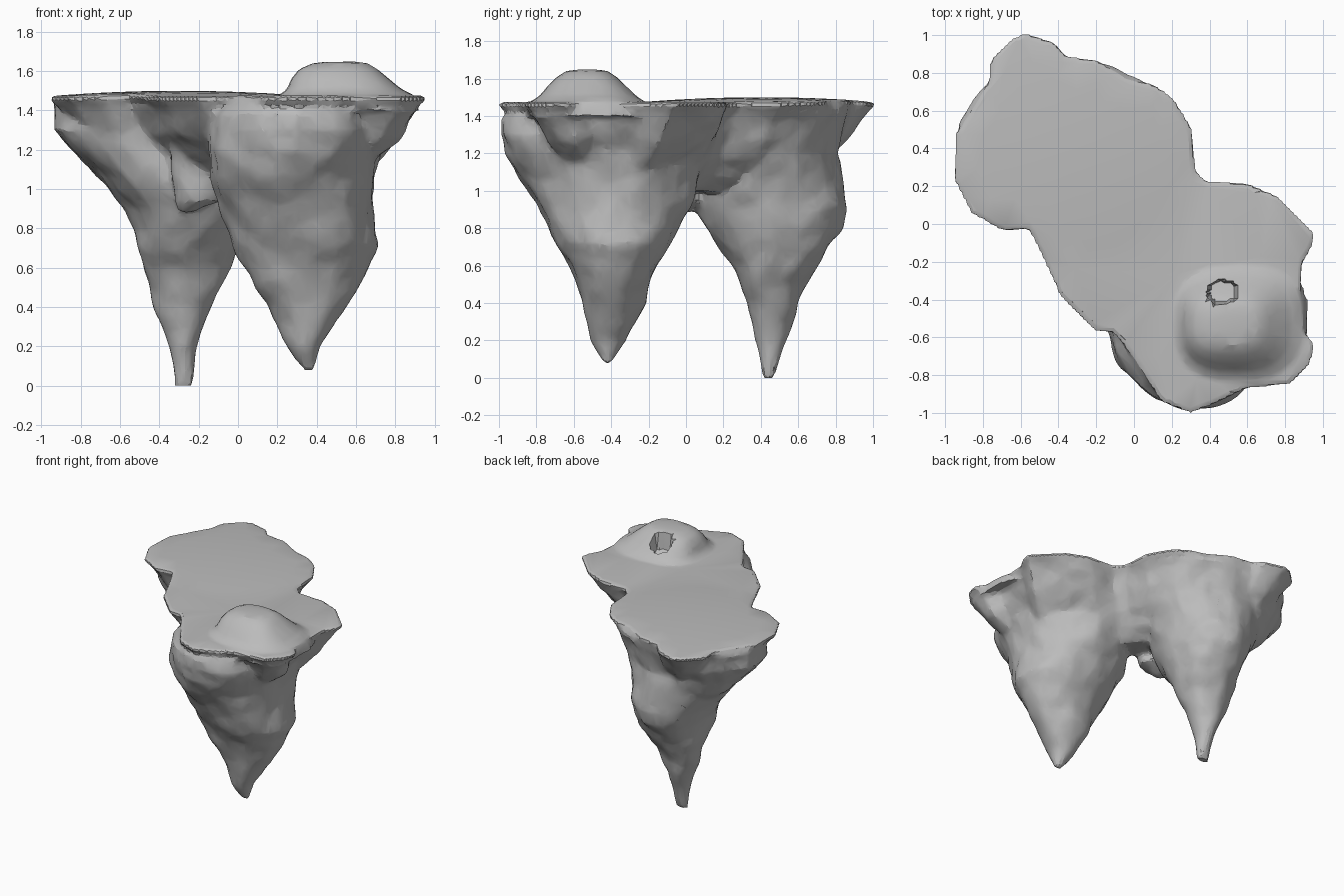
import bpy
import bmesh
from math import sin, cos, pi, copysign
from mathutils import Vector, noise

cube = bpy.data.objects.get("Cube")
if cube:
    bpy.data.objects.remove(cube)

stone = bpy.data.materials.new("grey stone")
stone.use_nodes = True
GREY = (0.5, 0.5, 0.5, 1)
stone.diffuse_color = GREY
stone.node_tree.nodes["Principled BSDF"].inputs["Base Color"].default_value = GREY


def loft(bm, rings):
    """Skin a stack of equal-length point rings and cap both ends."""
    loops = [[bm.verts.new(p) for p in ring] for ring in rings]
    for low, high in zip(loops, loops[1:]):
        for i in range(len(low)):
            j = (i + 1) % len(low)
            bm.faces.new((low[i], low[j], high[j], high[i]))
    bm.faces.new(loops[0][::-1])
    bm.faces.new(loops[-1])


def oval(z, x0, x1, y0, y1, power=1.0, count=28):
    """Rounded ring filling the given x and y ranges."""
    ring = []
    for i in range(count):
        a = 2 * pi * i / count
        c, s = (copysign(abs(f) ** power, f) for f in (cos(a), sin(a)))
        ring.append(((x0 + x1 + (x1 - x0) * c) / 2, (y0 + y1 + (y1 - y0) * s) / 2, z))
    return ring


def apply_modifier(obj, kind, **settings):
    bpy.context.view_layer.objects.active = obj
    mod = obj.modifiers.new(kind.title(), kind)
    for key, value in settings.items():
        setattr(mod, key, value)
    bpy.ops.object.modifier_apply(modifier=mod.name)


# Spikes: height, x range, y range
back_spike = [
    (0, -.32, -.23, .41, .47), (.19, -.34, -.21, .38, .53),
    (.4, -.41, -.14, .34, .6), (.6, -.49, -.03, .25, .71),
    (.8, -.53, .03, .1, .83), (.9, -.57, .05, .05, .85),
    (1.05, -.69, .09, .02, .83), (1.2, -.87, .14, .02, .81),
    (1.3, -.95, .18, .02, .84), (1.43, -.94, .23, .02, .88)]
front_spike = [
    (.08, .34, .39, -.44, -.4), (.2, .25, .42, -.5, -.32),
    (.4, .15, .54, -.56, -.22), (.6, .04, .66, -.63, -.15),
    (.72, -.02, .71, -.7, -.08), (.9, -.1, .69, -.79, .02),
    (1.05, -.14, .7, -.88, .06), (1.2, -.16, .74, -.96, .08),
    (1.3, -.15, .75, -.99, .08), (1.38, -.13, .73, -.98, .08),
    (1.44, -.08, .72, -.94, .08)]

# Plateau outline seen from above
outline = [
    (-.57, 1), (-.42, .95), (-.36, .88), (-.2, .86), (-.03, .76), (.1, .73),
    (.2, .66), (.3, .5), (.32, .28), (.38, .22), (.58, .21), (.75, .14),
    (.87, .02), (.95, -.06), (.93, -.13), (.88, -.22), (.86, -.52),
    (.95, -.64), (.92, -.74), (.82, -.84), (.6, -.86), (.38, -.96), (.3, -.99),
    (.15, -.93), (0, -.7), (-.1, -.57), (-.2, -.56), (-.38, -.38), (-.5, -.12),
    (-.55, -.02), (-.68, -.03), (-.85, .06), (-.94, .24), (-.93, .48),
    (-.84, .62), (-.76, .75), (-.75, .86), (-.64, .97)]
spine_start, spine_end = Vector((-.3, .42)), Vector((.42, -.42))


def shrunk_outline(z, scale):
    """Outline pulled towards the ridge line joining both spikes."""
    ring = []
    axis = spine_end - spine_start
    for point in map(Vector, outline):
        t = (point - spine_start).dot(axis) / axis.length_squared
        root = spine_start + axis * min(max(t, 0), 1)
        ring.append((*(root + (point - root) * scale), z))
    return ring


bm = bmesh.new()
loft(bm, [oval(*row) for row in back_spike])
loft(bm, [oval(*row) for row in front_spike])
loft(bm, [shrunk_outline(z, s) for z, s in (
    (1, .2), (1.08, .42), (1.17, .62), (1.27, .78), (1.36, .88), (1.43, .97),
    (1.45, 1.02), (1.475, 1.02))])
# Ragged lump hanging under the bridge
loft(bm, [oval(*row) for row in (
    (.89, -.3, -.22, -.04, .06), (.94, -.32, -.08, -.1, .08), (1.2, -.36, 0, -.16, .1))])
# Knoll on the front of the plateau
loft(bm, [oval(*row, power=.75) for row in (
    (1.4, .19, .93, -.86, -.17), (1.475, .21, .9, -.83, -.22),
    (1.51, .25, .83, -.78, -.27), (1.56, .27, .77, -.74, -.32),
    (1.61, .31, .71, -.69, -.37), (1.64, .38, .66, -.64, -.42),
    (1.648, .45, .6, -.58, -.47))])
bmesh.ops.recalc_face_normals(bm, faces=bm.faces)
mesh = bpy.data.meshes.new("floating_rock_island")
bm.to_mesh(mesh)
bm.free()
mesh.materials.append(stone)
island = bpy.data.objects.new("floating_rock_island", mesh)
bpy.context.collection.objects.link(island)
apply_modifier(island, "REMESH", mode="VOXEL", voxel_size=.02)

normals = [v.normal.copy() for v in island.data.vertices]
for v, normal in zip(island.data.vertices, normals):
    p = v.co.copy()
    # Rugged underside
    rough = min(max((1.47 - p.z) / .1, 0), 1) * min(max(p.z, 0) / .3, 1)
    v.co += normal * (noise.noise(p * 4) * .024 + noise.noise(p * 9) * .012) * rough
    # Gently swelling top
    if p.z > 1.42:
        v.co.z += .025 * max(0, 1 - ((p.x + .3) ** 2 + (p.y - .4) ** 2) / .4)
    # Burrow sunk into the back of the knoll
    if p.z > 1.48 and ((p.x - .47) / .08) ** 2 + ((p.y + .36) / .06) ** 2 < 1:
        v.co.z -= .12
apply_modifier(island, "DECIMATE", ratio=.2)

bpy.ops.object.select_all(action="DESELECT")
island.select_set(True)
bpy.context.view_layer.objects.active = island
bpy.ops.object.shade_smooth_by_angle(angle=.3)
